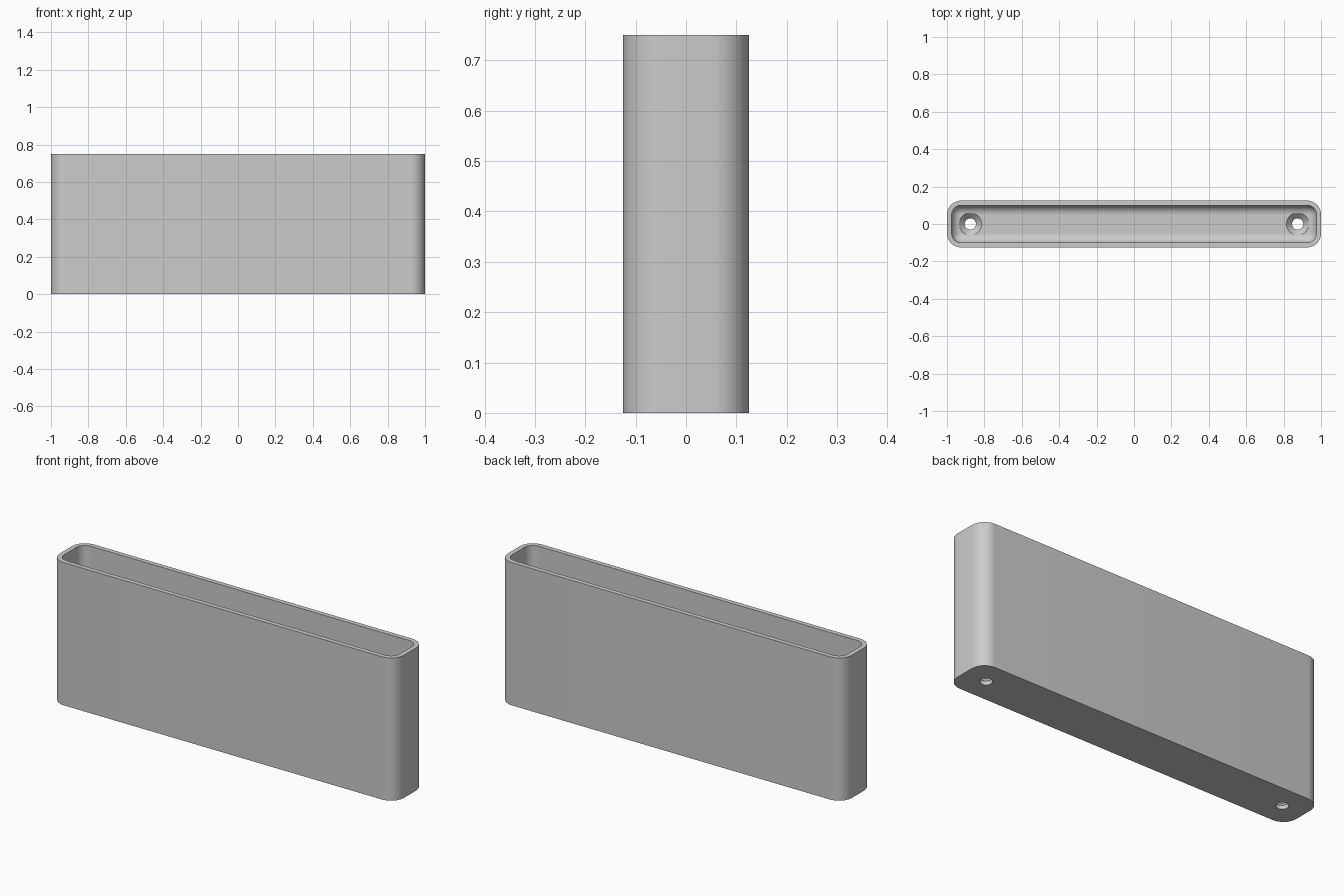
import bpy, bmesh, math

old = bpy.data.objects.get("Cube")
if old:
    bpy.data.objects.remove(old, do_unlink=True)

LENGTH, DEPTH, HEIGHT = 2.0, 0.25, 0.75
RADIUS, WALL, FLOOR, FILLET = 0.075, 0.025, 0.05, 0.05
HOLE_X = 0.875
CORNER_STEPS = 12

grey = bpy.data.materials.new("plain grey")
grey.use_nodes = True
colour = (0.6, 0.6, 0.6, 1)
grey.diffuse_color = colour
grey.node_tree.nodes["Principled BSDF"].inputs["Base Color"].default_value = colour


def rounded_rect(inset, z):
    """Rounded rectangle outline, offset inwards by inset."""
    r = max(RADIUS - inset, 0)
    cx, cy = LENGTH / 2 - inset - r, DEPTH / 2 - inset - r
    points = []
    for corner, (sx, sy) in enumerate([(1, 1), (-1, 1), (-1, -1), (1, -1)]):
        for i in range(CORNER_STEPS + 1):
            a = math.pi / 2 * (corner + i / CORNER_STEPS)
            points.append((sx * cx + r * math.cos(a), sy * cy + r * math.sin(a), z))
    return points


def circle(x, r, z, n=48):
    angles = [2 * math.pi * i / n for i in range(n)]
    return [(x + r * math.cos(a), r * math.sin(a), z) for a in angles]


def loft(name, rings):
    """Closed solid skinned through a list of equal rings."""
    bm = bmesh.new()
    loops = [[bm.verts.new(p) for p in ring] for ring in rings]
    for a, b in zip(loops, loops[1:]):
        for i in range(len(a)):
            j = (i + 1) % len(a)
            bm.faces.new((a[i], a[j], b[j], b[i]))
    bm.faces.new(loops[0][::-1])
    bm.faces.new(loops[-1])
    bmesh.ops.remove_doubles(bm, verts=bm.verts, dist=1e-5)
    bmesh.ops.recalc_face_normals(bm, faces=bm.faces)
    mesh = bpy.data.meshes.new(name)
    bm.to_mesh(mesh)
    bm.free()
    mesh.materials.append(grey)
    obj = bpy.data.objects.new(name, mesh)
    bpy.context.collection.objects.link(obj)
    return obj


# Open tray: outer wall, rim, inner wall and a filleted floor
rings = [rounded_rect(0, 0), rounded_rect(0, HEIGHT), rounded_rect(WALL, HEIGHT)]
for i in range(11):
    a = math.pi / 2 * i / 10
    rings.append(rounded_rect(WALL + FILLET * (1 - math.cos(a)),
                              FLOOR + FILLET * (1 - math.sin(a))))
box = loft("open_box", rings)

# Countersunk screw holes through the floor
for side in (-1, 1):
    profile = [(0.03, -0.02), (0.03, 0.02), (0.06, FLOOR), (0.06, 0.1)]
    cutter = loft("hole_cutter", [circle(side * HOLE_X, r, z) for r, z in profile])
    cutter.hide_render = True
    mod = box.modifiers.new("screw_hole", 'BOOLEAN')
    mod.operation = 'DIFFERENCE'
    mod.solver = 'EXACT'
    mod.object = cutter
    bpy.context.view_layer.objects.active = box
    bpy.ops.object.modifier_apply(modifier=mod.name)
    bpy.data.objects.remove(cutter, do_unlink=True)

# Smooth curves, crisp rims
bpy.ops.object.select_all(action='DESELECT')
box.select_set(True)
bpy.context.view_layer.objects.active = box
bpy.ops.object.shade_smooth_by_angle(angle=math.radians(30))
